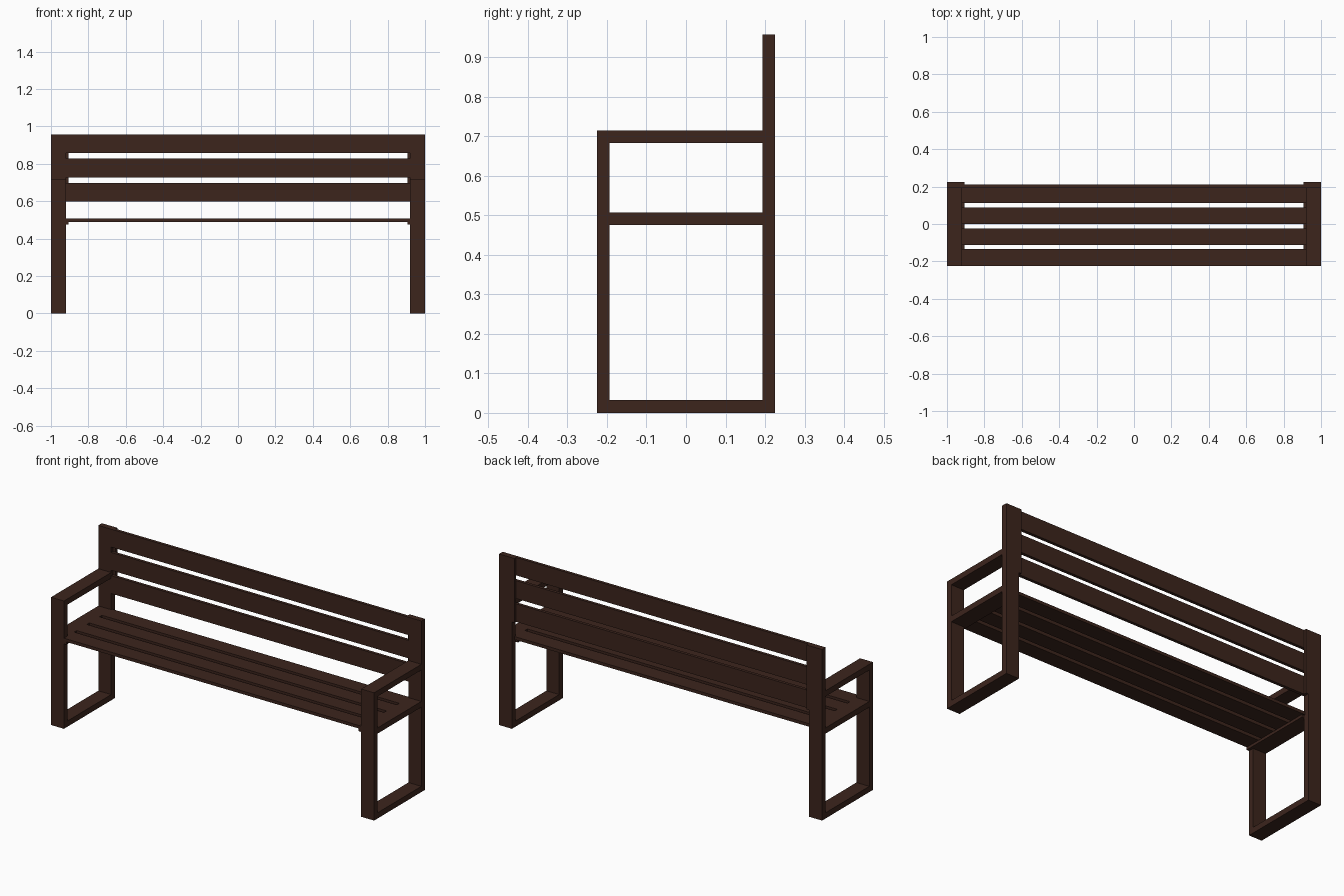
import bpy

if "Cube" in bpy.data.objects:
    bpy.data.objects.remove(bpy.data.objects["Cube"])

wood = bpy.data.materials.new("dark_brown")
wood.diffuse_color = (0.045, 0.018, 0.012, 1)
wood.use_nodes = True
wood.node_tree.nodes["Principled BSDF"].inputs["Base Color"].default_value = wood.diffuse_color


def box(name, x, y, z, mirror=False):
    """Box from (min, max) ranges; optionally mirrored across x = 0."""
    v = [(a, b, c) for a in x for b in y for c in z]
    f = [(0, 1, 3, 2), (4, 6, 7, 5), (0, 4, 5, 1),
         (2, 3, 7, 6), (0, 2, 6, 4), (1, 5, 7, 3)]
    me = bpy.data.meshes.new(name)
    me.from_pydata(v, [], f)
    me.materials.append(wood)
    ob = bpy.data.objects.new(name, me)
    bpy.context.collection.objects.link(ob)
    if mirror:
        ob.modifiers.new("mirror", 'MIRROR').use_mirror_merge = False
    return ob


def repeat(ob, count, offset):
    m = ob.modifiers.new("array", 'ARRAY')
    m.count = count
    m.use_relative_offset = False
    m.use_constant_offset = True
    m.constant_offset_displace = offset


W, T = 0.92, 0.032           # inner frame edge, bar thickness
D, DI = 0.225, 0.193         # outer and inner half depth
TOP, ARM, SEAT = 0.957, 0.715, 0.507
SLAT, LIP = 0.017, 0.905     # slat thickness, support lip inner edge
side = (W, 1.0)

# side frames
box("front_leg", side, (-D, -DI), (0, ARM), True)
box("back_post", side, (DI, D), (0, TOP), True)
box("foot_rail", side, (-DI, DI), (0, T), True)
box("seat_rail", side, (-DI, DI), (SEAT - T, SEAT), True)
box("armrest", side, (-DI, DI), (ARM - T, ARM), True)

# lips that carry the slats
box("seat_lip", (LIP, W), (-D, DI), (SEAT - T, SEAT - SLAT), True)
box("back_lip", (LIP, W), (DI + SLAT, D), (0.597, TOP), True)

# seat and backrest slats
repeat(box("seat_slats", (-W, W), (-D, -D + 0.09), (SEAT - SLAT, SEAT)), 4, (0, 0.112, 0))
repeat(box("back_slats", (-W, W), (DI, DI + SLAT), (0.597, 0.697)), 3, (0, 0, 0.13))
